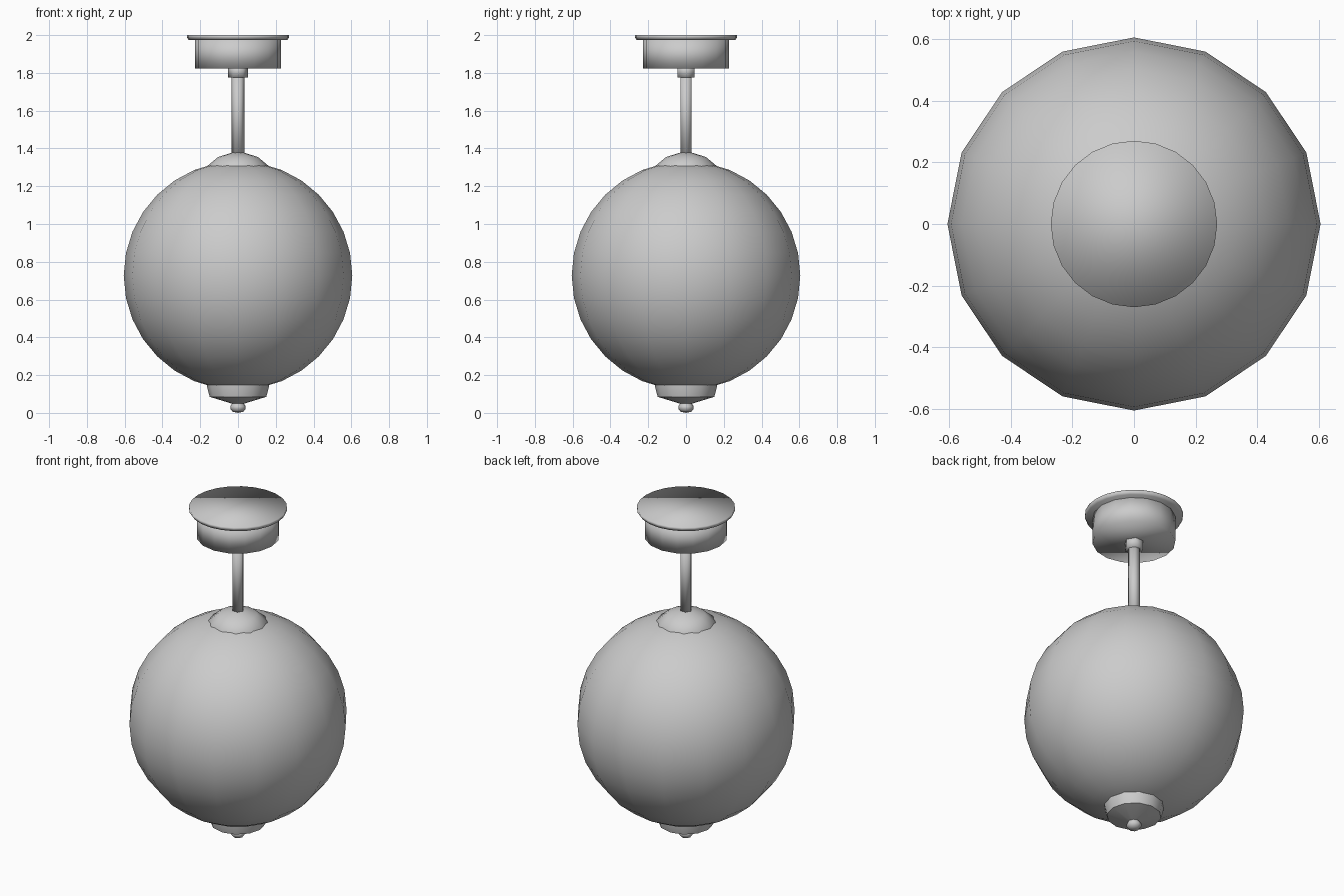
import bpy, math

if "Cube" in bpy.data.objects:
    bpy.data.objects.remove(bpy.data.objects["Cube"])

grey = bpy.data.materials.new("satin grey")
grey.diffuse_color = (0.6, 0.6, 0.6, 1)
grey.use_nodes = True
grey.node_tree.nodes["Principled BSDF"].inputs["Base Color"].default_value = grey.diffuse_color


def lathe(name, profile, sides, sharp=None):
    """Spin (radius, z) points about z; zero radius makes a pole."""
    verts, rings, faces = [], [], []
    for r, z in profile:
        n = 1 if r == 0 else sides
        rings.append([len(verts) + i for i in range(n)])
        for i in range(n):
            a = math.tau * i / sides
            verts.append((r * math.cos(a), r * math.sin(a), z))
    for lo, hi in zip(rings, rings[1:]):
        for i in range(sides):
            j = (i + 1) % sides
            quad = [lo[i % len(lo)], lo[j % len(lo)], hi[j % len(hi)], hi[i % len(hi)]]
            faces.append(list(dict.fromkeys(quad)))
    # close open ends with flat caps
    if len(rings[0]) > 1:
        faces.append(rings[0][::-1])
    if len(rings[-1]) > 1:
        faces.append(rings[-1])
    mesh = bpy.data.meshes.new(name)
    mesh.from_pydata(verts, [], faces)
    mesh.materials.append(grey)
    ob = bpy.data.objects.new(name, mesh)
    bpy.context.collection.objects.link(ob)
    bpy.ops.object.select_all(action='DESELECT')
    ob.select_set(True)
    bpy.context.view_layer.objects.active = ob
    if sharp:
        bpy.ops.object.shade_smooth_by_angle(angle=math.radians(sharp))
    else:
        bpy.ops.object.shade_smooth()
    return ob


def ball(r, z, rings):
    pts = [(r * math.sin(math.pi * i / rings), z - r * math.cos(math.pi * i / rings))
           for i in range(1, rings)]
    return [(0, z - r)] + pts + [(0, z + r)]


# glass globe
lathe("globe", ball(0.605, 0.727, 16), 16)

# fittings above and below the globe
lathe("top_cap", [(0.165, 1.29), (0.165, 1.305), (0.105, 1.355), (0.03, 1.378), (0, 1.378)], 12)
lathe("bottom_cap", [(0, 0.045), (0.035, 0.05), (0.15, 0.085), (0.165, 0.142), (0.165, 0.16)], 12, 40)
lathe("finial", [(0, 0), (0.028, 0.006), (0.041, 0.022), (0.041, 0.036),
                 (0.03, 0.05), (0.03, 0.065)], 8)

# hanging rod and its collar
lathe("stem", [(0.034, 1.36), (0.034, 1.8)], 6)
lathe("collar", [(0.053, 1.775), (0.053, 1.84)], 6)

# ceiling canopy: drum and flange
lathe("canopy_drum", [(0.228, 1.822), (0.228, 1.98)], 16)
lathe("ceiling_flange", [(0.262, 1.975), (0.27, 1.988), (0.27, 2.0)], 24)
